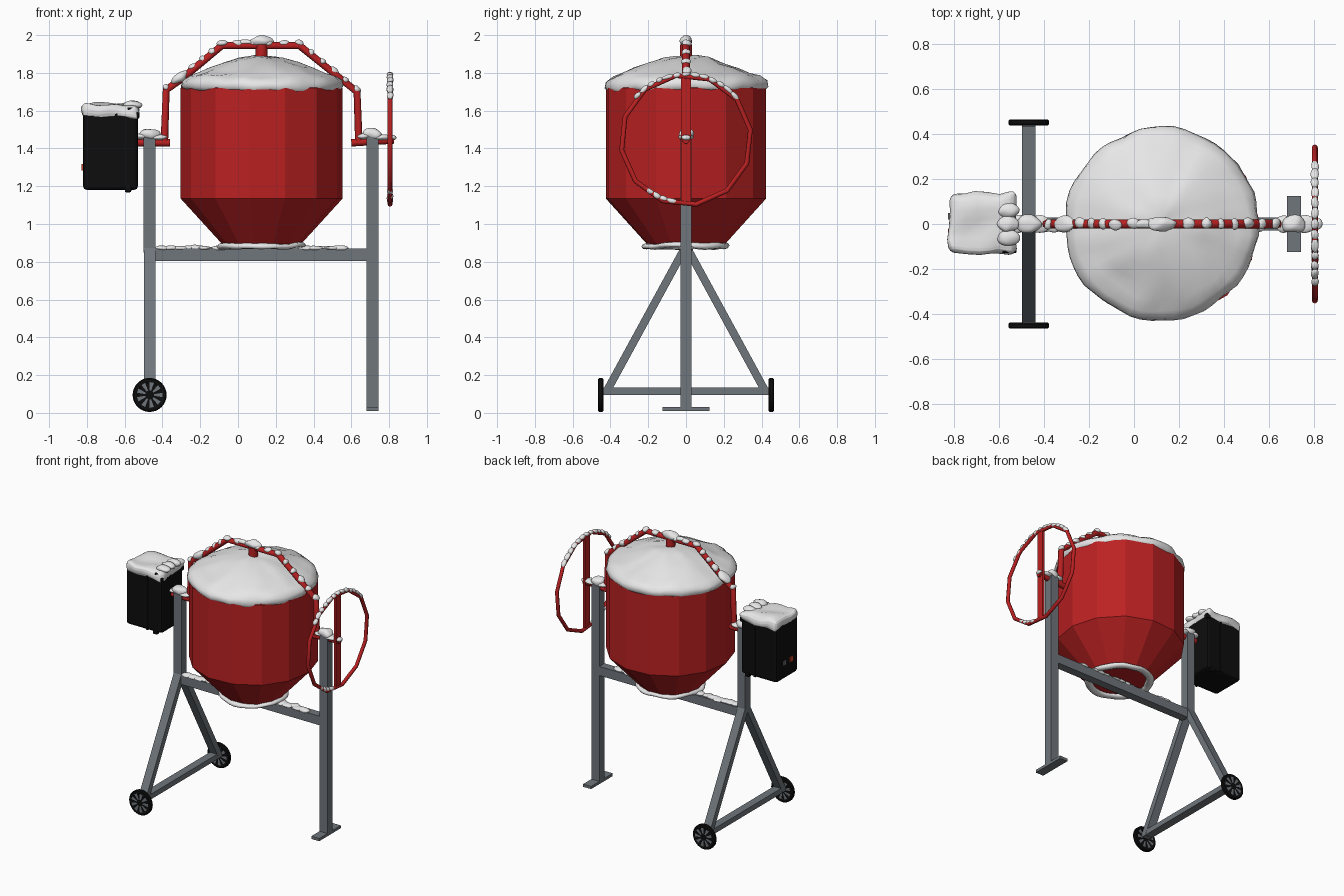
import bpy, bmesh, math, random
from mathutils import Vector, Matrix, noise

random.seed(4)
if "Cube" in bpy.data.objects:
    bpy.data.objects.remove(bpy.data.objects["Cube"], do_unlink=True)


def material(name, *rgb):
    m = bpy.data.materials.new(name)
    m.use_nodes = True
    m.diffuse_color = (*rgb, 1)
    m.node_tree.nodes["Principled BSDF"].inputs["Base Color"].default_value = (*rgb, 1)
    return m


RED = material("red paint", 0.5, 0.015, 0.016)
STEEL = material("grey steel", 0.16, 0.18, 0.2)
BLACK = material("black plastic", 0.004, 0.004, 0.004)
SNOW = material("snow", 0.8, 0.8, 0.8)
ORANGE = material("stop button red", 0.6, 0.06, 0.02)


def finish(bm, name, mat, smooth=False):
    bmesh.ops.recalc_face_normals(bm, faces=bm.faces)
    me = bpy.data.meshes.new(name)
    bm.to_mesh(me)
    bm.free()
    ob = bpy.data.objects.new(name, me)
    bpy.context.collection.objects.link(ob)
    me.materials.append(mat)
    if smooth:
        me.shade_smooth()
    return ob


def box(name, mat, centre, size, bevel=0):
    bm = bmesh.new()
    bmesh.ops.create_cube(bm, size=1, matrix=Matrix.Translation(centre) @ Matrix.Diagonal((*size, 1)))
    if bevel:
        bmesh.ops.bevel(bm, geom=bm.edges[:], offset=bevel, segments=2, affect='EDGES', profile=0.5)
    return finish(bm, name, mat)


def beam(name, mat, a, b, width, depth):
    """Rectangular bar between two points; width runs along x."""
    a, b = Vector(a), Vector(b)
    z = (b - a).normalized()
    x = Vector((1, 0, 0))
    rot = Matrix((x, z.cross(x), z)).transposed().to_4x4()
    bm = bmesh.new()
    bmesh.ops.create_cube(bm, size=1, matrix=Matrix.Translation((a + b) / 2) @ rot
                          @ Matrix.Diagonal((width, depth, (b - a).length, 1)))
    return finish(bm, name, mat)


def lathe(name, mat, profile, sides, centre, turn=0.0, axis='Z', wobble=0, smooth=False, loop=False):
    """Spin (radius, height) points round an axis, optionally with soft noise."""
    bm = bmesh.new()
    rings = []
    for r, h in profile:
        ring = []
        for i in range(sides):
            a = turn + math.tau * i / sides
            p = Vector((r * math.cos(a), r * math.sin(a), h))
            if wobble:
                p += noise.noise_vector(p * 9) * wobble
            if axis == 'Y':
                p = Vector((p.x, p.z, p.y))
            ring.append(bm.verts.new(p + Vector(centre)))
        rings.append(ring)
    pairs = list(zip(rings, rings[1:])) + ([(rings[-1], rings[0])] if loop else [])
    for lo, hi in pairs:
        for i in range(sides):
            j = (i + 1) % sides
            bm.faces.new((lo[i], lo[j], hi[j], hi[i]))
    if not loop:
        bm.faces.new(rings[0])
        bm.faces.new(rings[-1])
    return finish(bm, name, mat, smooth)


def tube(name, mat, points, radius, cyclic=False):
    cu = bpy.data.curves.new(name, 'CURVE')
    cu.dimensions = '3D'
    cu.bevel_depth = radius
    cu.bevel_resolution = 2
    cu.use_fill_caps = True
    s = cu.splines.new('POLY')
    s.points.add(len(points) - 1)
    for p, co in zip(s.points, points):
        p.co = (*co, 1)
    s.use_cyclic_u = cyclic
    ob = bpy.data.objects.new(name, cu)
    bpy.context.collection.objects.link(ob)
    cu.materials.append(mat)
    return ob


def snow(name, lumps):
    """Soft lumps given as (centre, half sizes, tilt about y, tilt about x)."""
    bm = bmesh.new()
    for c, s, ty, tx in lumps:
        m = (Matrix.Translation(c) @ Matrix.Rotation(tx, 4, 'X') @ Matrix.Rotation(ty, 4, 'Y')
             @ Matrix.Diagonal((*s, 1)))
        new = bmesh.ops.create_icosphere(bm, subdivisions=3, radius=1, matrix=m)["verts"]
        for v in new:
            v.co += noise.noise_vector(v.co * 22) * min(s) * 0.3
    return finish(bm, name, SNOW, True)


# Drum and its bottom rim
DX = 0.125
lathe("drum", RED, [(0.2, 0.885), (0.215, 0.9), (0.43, 1.135), (0.43, 1.72), (0.1, 1.86)], 14,
      (DX, 0, 0), math.radians(-99))
lathe("drum_snow_cap", SNOW, [(0.41, 1.70), (0.432, 1.725), (0.425, 1.755), (0.39, 1.78), (0.34, 1.797),
      (0.28, 1.825), (0.2, 1.853), (0.12, 1.88), (0.05, 1.886), (0.01, 1.886)], 56, (DX, 0, 0),
      wobble=0.016, smooth=True)
lathe("drum_bottom_snow", SNOW, [(0.205 + 0.028 * math.cos(t), 0.883 + 0.016 * math.sin(t))
      for t in [math.tau * k / 8 for k in range(8)]], 40, (DX, 0, 0), wobble=0.012, smooth=True, loop=True)

# Yoke carrying the drum
YOKE = [(-0.39, 0, 1.43), (-0.38, 0, 1.71), (-0.29, 0, 1.775), (-0.085, 0, 1.945),
        (0.325, 0, 1.945), (0.63, 0, 1.70), (0.64, 0, 1.43)]
tube("yoke", RED, YOKE, 0.02)
tube("yoke_pin", RED, [(DX, 0, 1.84), (DX, 0, 1.95)], 0.032)
tube("right_axle", RED, [(-0.56, 0, 1.43), (-0.36, 0, 1.43)], 0.02)
tube("left_axle", RED, [(0.60, 0, 1.43), (0.825, 0, 1.445)], 0.02)

# Frame
RX, LX = -0.468, 0.712
box("right_post", STEEL, (RX, 0, 1.16), (0.062, 0.06, 0.62))
box("left_post", STEEL, (LX, 0, 0.745), (0.064, 0.06, 1.45))
box("foot_plate", STEEL, (LX, 0, 0.02), (0.064, 0.25, 0.02))
box("cross_bar", STEEL, (0.12, 0, 0.837), (1.13, 0.06, 0.066))
box("wheel_axle_bar", STEEL, (RX, 0, 0.115), (0.058, 0.88, 0.038))
for side, s in (("front", -1), ("back", 1)):
    beam(side + "_slanted_leg", STEEL, (RX, s * 0.005, 0.875), (RX, s * 0.425, 0.105), 0.06, 0.042)

    # Wheel: tyre with flat wedge spokes on both faces
    lathe(side + "_wheel", BLACK, [(0.06, -0.008), (0.07, -0.014), (0.084, -0.014), (0.09, -0.008),
          (0.09, 0.008), (0.084, 0.014), (0.07, 0.014), (0.06, 0.008)], 32, (RX, s * 0.452, 0.095), axis='Y')
    bm = bmesh.new()
    for face in (-1, 1):
        for k in range(9):
            a = math.tau * k / 9
            quad = []
            for r, d in ((0.024, -0.17), (0.068, -0.17), (0.068, 0.17), (0.024, 0.17)):
                quad.append(bm.verts.new((RX + r * math.cos(a + d), s * 0.452 + face * 0.0145,
                                          0.095 + r * math.sin(a + d))))
            bm.faces.new(quad)
    finish(bm, side + "_wheel_spokes", STEEL)

# Motor housing
MX = -0.675
box("motor_housing", BLACK, (MX, 0, 1.385), (0.29, 0.25, 0.41), 0.02)
box("motor_seam", BLACK, (MX + 0.03, 0, 1.385), (0.012, 0.262, 0.4))
for y in (-0.115, 0.115):
    for x, z in ((-0.57, 1.6), (-0.54, 1.575), (-0.582, 1.185)):
        box("housing_clip", BLACK, (x, y, z), (0.035, 0.03, 0.035), 0.008)
box("stop_button", ORANGE, (-0.822, -0.04, 1.30), (0.012, 0.035, 0.035))
box("start_button", STEEL, (-0.822, 0.035, 1.30), (0.012, 0.03, 0.03))
bm = bmesh.new()
bmesh.ops.create_cube(bm, size=1, matrix=Matrix.Translation((MX, 0, 1.595)) @ Matrix.Diagonal((0.30, 0.27, 0.075, 1)))
bmesh.ops.bevel(bm, geom=bm.edges[:], offset=0.03, segments=3, affect='EDGES', profile=0.5)
bmesh.ops.subdivide_edges(bm, edges=bm.edges[:], cuts=4, use_grid_fill=True)
for v in bm.verts:
    v.co += noise.noise_vector(v.co * 11) * 0.02
finish(bm, "motor_snow", SNOW, True)
snow("motor_corner_snow", [((-0.56, y, 1.63), (0.05, 0.035, 0.022), 0, 0) for y in (-0.06, 0.0, 0.06)])

# Hand wheel
HX, HZ, HR = 0.805, 1.445, 0.345
tube("hand_wheel_rim", RED, [(HX, HR * math.cos(math.tau * (k + 0.3) / 12), HZ + HR * math.sin(math.tau * (k + 0.3) / 12))
                             for k in range(12)], 0.013, True)
box("hand_wheel_bar", RED, (HX, 0, HZ), (0.016, 0.055, 0.68))

# Snow resting on the yoke, with a lump on the peak
lumps = [((DX, 0, 1.967), (0.065, 0.034, 0.03), 0, 0), ((DX - 0.08, 0, 1.962), (0.05, 0.02, 0.014), 0, 0),
         ((-0.31, 0, 1.775), (0.055, 0.036, 0.025), -0.65, 0)]
for a, b in zip(YOKE[1:], YOKE[2:-1]):
    a, b = Vector(a), Vector(b)
    tilt = -math.atan2(b.z - a.z, b.x - a.x)
    n = max(1, round((b - a).length / 0.075))
    for k in range(n + 1):
        p = a.lerp(b, k / n) + Vector((0, random.uniform(-0.005, 0.005), 0.012))
        lumps.append((p, (random.uniform(0.016, 0.032), 0.024, 0.018), tilt, 0))
snow("yoke_snow", lumps)

# Snow on the hand wheel, upper arc and lower inner edge
lumps = []
for deg in list(range(42, 140, 8)) + [236, 243, 250, 257]:
    a = math.radians(deg)
    up = 0.008
    p = (HX, HR * math.cos(a), HZ + HR * 0.98 * math.sin(a) + up)
    lumps.append((p, (0.017, random.uniform(0.02, 0.035), 0.014), 0, a - math.pi / 2))
lumps.append(((0.82, 0, HZ + 0.012), (0.02, 0.025, 0.014), 0, 0))
snow("hand_wheel_snow", lumps)

# Snow on the posts and cross bar
snow("post_snow", [((x + d, 0, z), (w, 0.04, h), 0, 0) for x in (RX, LX)
                   for d, z, w, h in ((0, 1.475, 0.055, 0.03), (0.05, 1.458, 0.045, 0.016), (-0.045, 1.465, 0.04, 0.016))])
lumps = []
for x0, x1 in ((-0.40, -0.16), (-0.1, 0.35), (0.36, 0.58)):
    x = x0
    while x < x1:
        lumps.append(((x, random.uniform(-0.012, 0.012), 0.872), (0.045, 0.03, random.uniform(0.01, 0.018)), 0, 0))
        x += 0.045
snow("cross_bar_snow", lumps)
